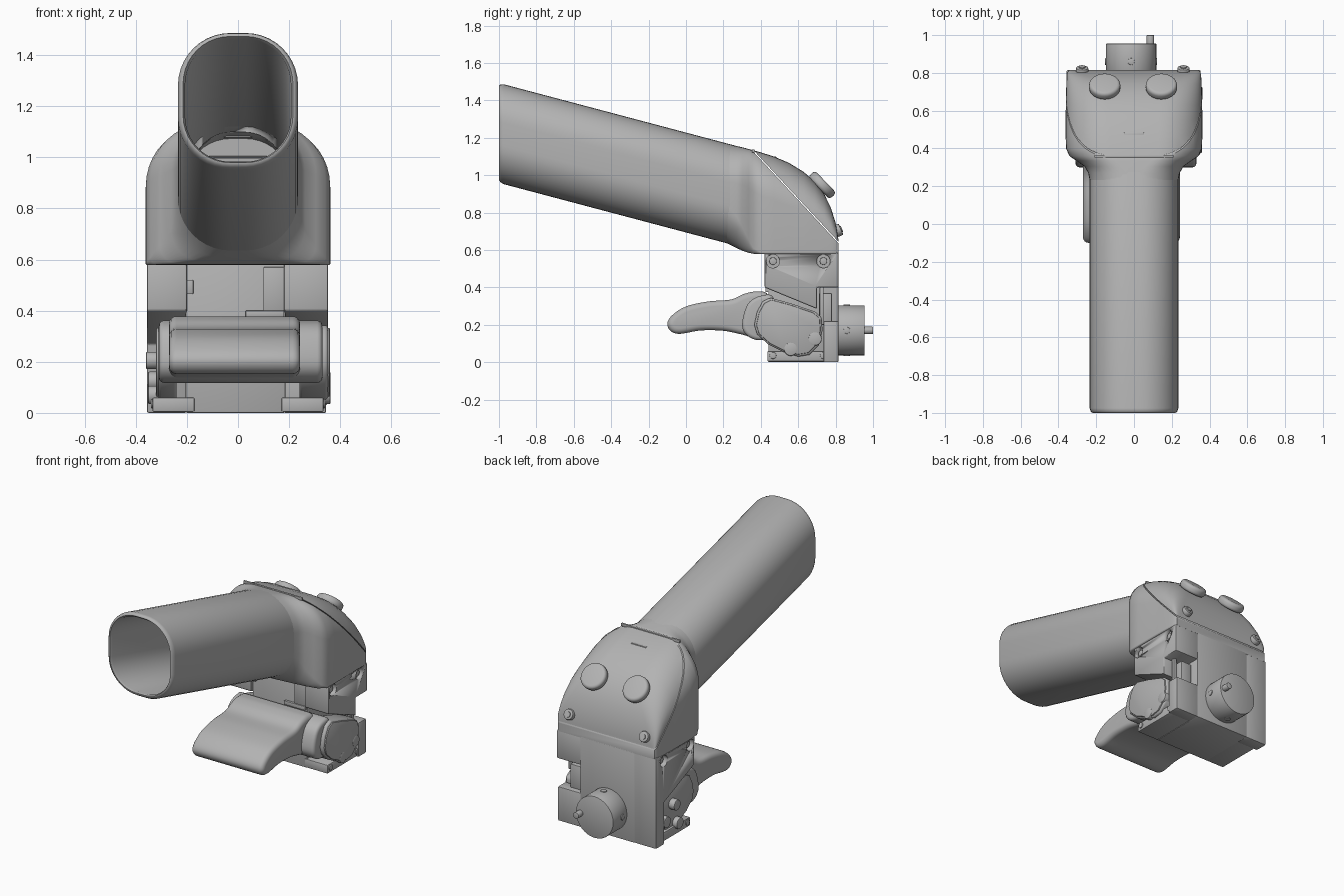
import bpy, bmesh, math
from mathutils import Vector

if "Cube" in bpy.data.objects:
    bpy.data.objects.remove(bpy.data.objects["Cube"])

grey = bpy.data.materials.new("plain grey")
grey.use_nodes = True
grey.diffuse_color = (0.45, 0.45, 0.45, 1)
grey.node_tree.nodes["Principled BSDF"].inputs["Base Color"].default_value = (0.45, 0.45, 0.45, 1)


def finish(name, bm, bevel=0.0, segments=2, angle=35):
    bmesh.ops.recalc_face_normals(bm, faces=bm.faces)
    mesh = bpy.data.meshes.new(name)
    bm.to_mesh(mesh)
    bm.free()
    ob = bpy.data.objects.new(name, mesh)
    bpy.context.collection.objects.link(ob)
    mesh.materials.append(grey)
    bpy.ops.object.select_all(action='DESELECT')
    ob.select_set(True)
    bpy.context.view_layer.objects.active = ob
    if bevel:
        mod = ob.modifiers.new("soft edges", 'BEVEL')
        mod.width, mod.segments = bevel, segments
        mod.limit_method, mod.angle_limit = 'ANGLE', math.radians(40)
        bpy.ops.object.modifier_apply(modifier=mod.name)
    bpy.ops.object.shade_smooth_by_angle(angle=math.radians(angle))
    return ob


def cut(ob, cutter):
    bpy.context.view_layer.objects.active = ob
    mod = ob.modifiers.new("cut", 'BOOLEAN')
    mod.operation, mod.solver, mod.object = 'DIFFERENCE', 'EXACT', cutter
    bpy.ops.object.modifier_apply(modifier=mod.name)


def section(y, low, high, half, r_top, r_low, n=10):
    """Rounded rectangle across x and z at depth y."""
    pts = []
    for k, (sx, top) in enumerate([(1, True), (-1, True), (-1, False), (1, False)]):
        r = r_top if top else r_low
        rx, rz = min(r, half * 0.95), min(r, (high - low) * 0.48)
        cx, cz = sx * (half - rx), (high - rz if top else low + rz)
        for i in range(n + 1):
            a = (k + i / n) * math.pi / 2
            pts.append(Vector((cx + rx * math.cos(a), y, cz + rz * math.sin(a))))
    return pts


def loft(rings, caps=True):
    bm = bmesh.new()
    rows = [[bm.verts.new(p) for p in ring] for ring in rings]
    pairs = list(zip(rows, rows[1:])) + ([] if caps else [(rows[-1], rows[0])])
    for a, b in pairs:
        for i in range(len(a)):
            j = (i + 1) % len(a)
            bm.faces.new((a[i], a[j], b[j], b[i]))
    if caps:
        bm.faces.new(rows[0])
        bm.faces.new(rows[-1])
    bmesh.ops.recalc_face_normals(bm, faces=bm.faces)
    return bm


def prism(name, profile, x0, x1, bevel=0.008, segments=2):
    """Side profile of (y, z) points extruded from x0 to x1."""
    return finish(name, loft([[(x, y, z) for y, z in profile] for x in (x0, x1)]), bevel, segments)


def box(name, x0, x1, y0, y1, z0, z1, bevel=0.006):
    return prism(name, [(y0, z0), (y1, z0), (y1, z1), (y0, z1)], x0, x1, bevel)


def disc(name, centre, axis, radius, depth, bevel=0.006, segments=2):
    bm = bmesh.new()
    bmesh.ops.create_cone(bm, cap_ends=True, segments=32, radius1=radius, radius2=radius, depth=depth)
    turn = Vector(axis).to_track_quat('Z', 'Y')
    for v in bm.verts:
        v.co = turn @ v.co + Vector(centre)
    return finish(name, bm, bevel, segments)


def smooth(points, n=5):
    """Closed Catmull-Rom curve through the points."""
    p, out = [Vector(q) for q in points], []
    for i in range(len(p)):
        a, b, c, d = (p[(i + k) % len(p)] for k in (-1, 0, 1, 2))
        for s in range(n):
            t = s / n
            out.append(0.5 * (2 * b + (c - a) * t + (2 * a - 5 * b + 4 * c - d) * t * t
                              + (3 * b - a - 3 * c + d) * t ** 3))
    return out


# Hollow sloping tube with a rounded rim
def tube_ring(y, inset):
    mid = 1.2125 - 0.265 * (y + 0.95)
    return section(y, mid - 0.267 + inset, mid + 0.267 - inset, 0.235 - inset,
                   0.205 - inset, 0.205 - inset)


tube = finish("tube", loft([tube_ring(y, i) for y, i in [
    (0.3, 0.028), (-0.985, 0.028), (-1, 0.02), (-1, 0.015), (-0.992, 0.006),
    (-0.975, 0), (0.3, 0)]], caps=False), angle=50)

# Head: one lofted shell split along a slanted seam into housing and cover
stations = [  # depth, low, high, half width, top radius, low radius
    (0.22, 0.636, 1.166, 0.232, 0.2, 0.2), (0.27, 0.61, 1.156, 0.242, 0.2, 0.17),
    (0.305, 0.595, 1.148, 0.262, 0.2, 0.12), (0.335, 0.585, 1.14, 0.305, 0.21, 0.07),
    (0.36, 0.58, 1.133, 0.342, 0.22, 0.03), (0.4, 0.578, 1.122, 0.36, 0.23, 0.01),
    (0.47, 0.578, 1.1, 0.362, 0.23, 0.01), (0.55, 0.578, 1.066, 0.362, 0.23, 0.01),
    (0.63, 0.578, 1.017, 0.361, 0.22, 0.01), (0.69, 0.578, 0.963, 0.36, 0.2, 0.01),
    (0.74, 0.578, 0.897, 0.358, 0.17, 0.01), (0.775, 0.578, 0.825, 0.356, 0.12, 0.01),
    (0.8, 0.578, 0.745, 0.353, 0.07, 0.01), (0.815, 0.578, 0.655, 0.345, 0.03, 0.01)]
bore = finish("bore_cutter", loft([tube_ring(y, 0.0275) for y in (0.1, 0.48)]))
bore.hide_render = True
seam_normal = Vector((0, 0.49, 0.455)).normalized()
for name, side in (("head_housing", -1), ("head_cover", 1)):
    bm = loft([section(*s) for s in stations])
    bmesh.ops.bisect_plane(bm, geom=bm.verts[:] + bm.edges[:] + bm.faces[:],
                           plane_co=Vector((0, 0.36, 1.13)) + seam_normal * side * 0.003,
                           plane_no=seam_normal * side, clear_inner=True)
    bmesh.ops.holes_fill(bm, edges=[e for e in bm.edges if e.is_boundary], sides=0)
    part = finish(name, bm, angle=40)
    cut(part, bore)
bpy.data.objects.remove(bore)
box("cover_tab", -0.055, 0.055, 0.44, 0.485, 1.075, 1.1)
box("cover_hinge_strip", -0.21, 0.21, 0.352, 0.366, 1.12, 1.138, 0.003)

# Buttons and cover screws
for label, x, sx in (("right", -0.155, -0.275), ("left", 0.145, 0.262)):
    disc(label + "_button", (x, 0.728, 0.948), (0, 0.72, 0.69), 0.083, 0.05, 0.018, 4)
    disc(label + "_cover_screw", (sx, 0.812, 0.705), (0, 0.9, 0.4), 0.033, 0.036)
    disc(label + "_cover_screw_socket", (sx, 0.822, 0.709), (0, 0.9, 0.4), 0.017, 0.026, 0)

# Lower body: centre block, side walls and back plate
box("centre_block", -0.205, 0.185, 0.44, 0.815, 0.0, 0.59)
front_wall = [(0.42, 0.4), (0.42, 0.585), (0.815, 0.585)]
left_wall = prism("left_wall", front_wall + [(0.815, 0.4), (0.7, 0.4), (0.7, 0.285)], 0.18, 0.353)
right_wall = prism("right_wall", front_wall + [(0.815, 0), (0.73, 0), (0.73, 0.27)], -0.357, -0.2)
box("left_lower_corner", 0.18, 0.345, 0.735, 0.815, 0, 0.22)
box("notch_latch", 0.2, 0.28, 0.71, 0.78, 0.2, 0.37)
box("notch_rib", 0.28, 0.3, 0.715, 0.735, 0.2, 0.4, 0.003)
box("front_cover_plate", 0.1, 0.185, 0.43, 0.445, 0.4, 0.57, 0.002)
box("front_clip", 0.03, 0.18, 0.425, 0.445, 0.375, 0.4, 0.002)
box("front_stud", -0.2, -0.175, 0.425, 0.445, 0.465, 0.52, 0.003)
for wall, s in ((left_wall, 1), (right_wall, -1)):
    label = "left" if s > 0 else "right"
    box(label + "_foot", *sorted((s * 0.17, s * 0.335)), 0.435, 0.78, 0.004, 0.06)
    for i, y in enumerate((0.465, 0.735)):
        hole = disc("hole_cutter", (s * 0.355, y, 0.54), (1, 0, 0), 0.036, 0.06, 0)
        hole.hide_render = True
        cut(wall, hole)
        bpy.data.objects.remove(hole)
        disc(f"{label}_wall_screw_{i}", (s * 0.325, y, 0.54), (1, 0, 0), 0.02, 0.03, 0.003)
        disc(f"{label}_foot_pin_{i}", (s * 0.335, y, 0.036), (1, 0, 0), 0.018, 0.012, 0.002)

# Lever: curved paddle, wide root and pivot pods
prism("lever_paddle", smooth([
    (-0.1, 0.205), (-0.075, 0.25), (0, 0.298), (0.12, 0.325), (0.24, 0.335), (0.31, 0.365),
    (0.38, 0.378), (0.44, 0.355), (0.44, 0.2), (0.4, 0.125), (0.3, 0.148), (0.2, 0.168),
    (0.08, 0.17), (-0.03, 0.152), (-0.08, 0.165)]), -0.27, 0.243, 0.035, 4)
prism("lever_root", smooth([(0.3, 0.2), (0.33, 0.31), (0.4, 0.355), (0.47, 0.34),
                            (0.47, 0.16), (0.4, 0.118), (0.33, 0.14)]), -0.31, 0.33, 0.02, 3)
pod = [(0.365, 0.2), (0.38, 0.27), (0.41, 0.325), (0.45, 0.345), (0.56, 0.315), (0.69, 0.27),
       (0.725, 0.24), (0.73, 0.17), (0.71, 0.09), (0.66, 0.04), (0.6, 0.03), (0.52, 0.055),
       (0.44, 0.095), (0.38, 0.15)]
inner = [(0.55 + (y - 0.55) * 0.94, 0.185 + (z - 0.185) * 0.93) for y, z in pod]
for label, s, reach in (("left", 1, 0.352), ("right", -1, 0.312)):
    prism(label + "_pod", pod, *sorted((s * 0.24, s * reach)), 0.012, 3)
    prism(label + "_pod_cap", inner, *sorted((s * (reach - 0.02), s * (reach + 0.008))), 0.005)
    for i, (y, z) in enumerate(((0.56, 0.07), (0.69, 0.125))):
        end = 0.362 if s > 0 else 0.352
        disc(f"{label}_pod_bolt_{i}", (s * (end - 0.04), y, z), (1, 0, 0), 0.036, 0.08)
disc("right_pivot_knob", (-0.325, 0.6, 0.205), (1, 0, 0), 0.034, 0.07)

# Rear round connector with keys and a pin
disc("rear_connector", (-0.015, 0.88, 0.17), (0, 1, 0), 0.134, 0.15, 0.004)
disc("rear_pin", (0.087, 0.965, 0.17), (0, 1, 0), 0.02, 0.07, 0.003)
for i in range(4):
    a = i * math.pi / 2
    disc(f"connector_key_{i}", (-0.015 + 0.13 * math.cos(a), 0.86, 0.17 + 0.13 * math.sin(a)),
         (math.cos(a), 0, math.sin(a)), 0.018, 0.016, 0.002)
